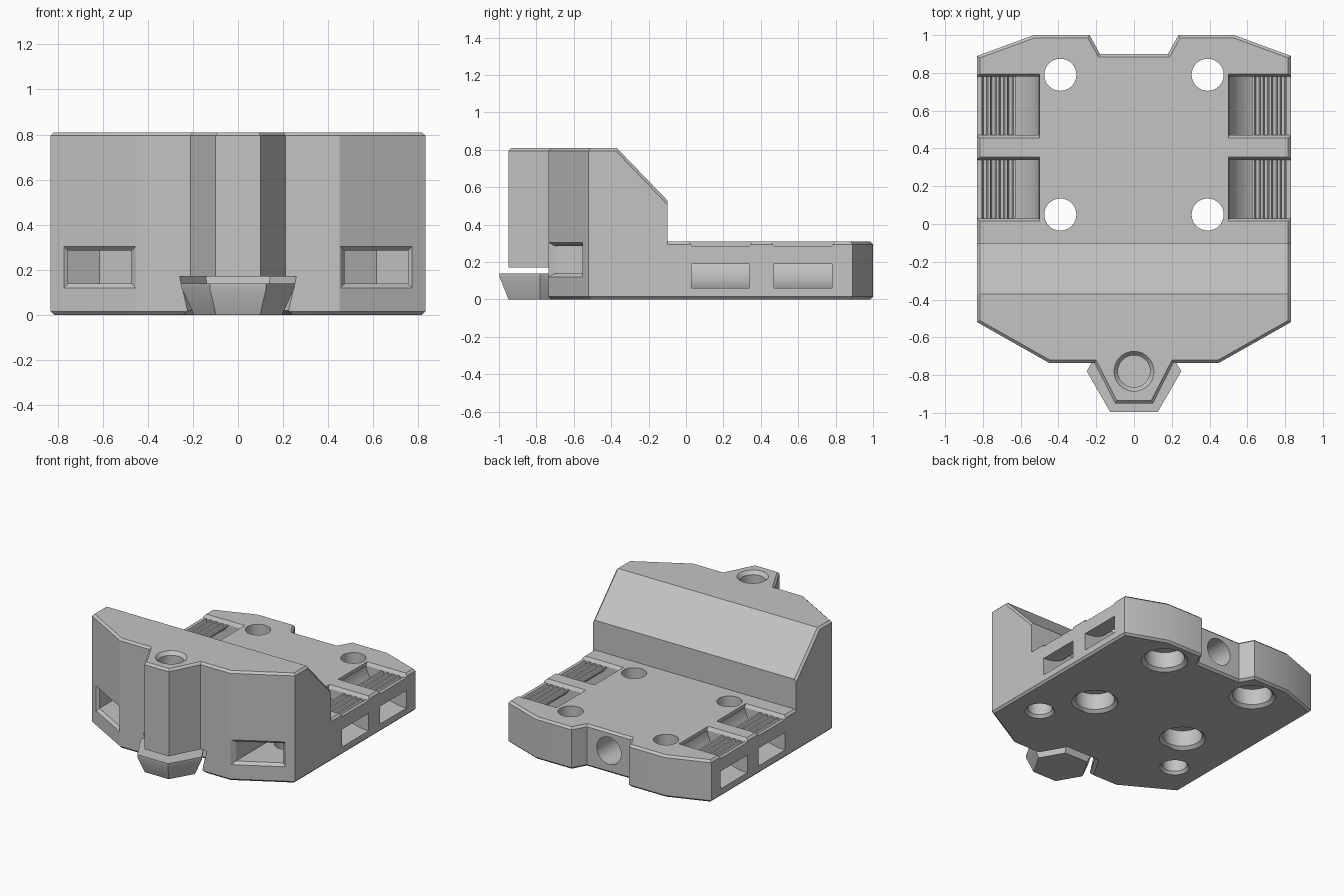
import bpy, bmesh, math

cube = bpy.data.objects.get("Cube")
if cube:
    bpy.data.objects.remove(cube, do_unlink=True)

grey = bpy.data.materials.new("plain grey")
grey.use_nodes = True
COLOUR = (0.55, 0.55, 0.55, 1)
grey.diffuse_color = COLOUR
grey.node_tree.nodes["Principled BSDF"].inputs["Base Color"].default_value = COLOUR


def loft(name, rings):
    """Closed solid through rings of equal point count."""
    bm = bmesh.new()
    loops = [[bm.verts.new(p) for p in r] for r in rings]
    n = len(loops[0])
    for a, b in zip(loops, loops[1:]):
        for i in range(n):
            j = (i + 1) % n
            bm.faces.new((a[i], a[j], b[j], b[i]))
    bm.faces.new(loops[0])
    bm.faces.new(loops[-1])
    bmesh.ops.recalc_face_normals(bm, faces=bm.faces)
    me = bpy.data.meshes.new(name)
    bm.to_mesh(me)
    bm.free()
    me.materials.append(grey)
    ob = bpy.data.objects.new(name, me)
    bpy.context.collection.objects.link(ob)
    return ob


def flat(points, z):
    return [(x, y, z) for x, y in points]


def circle(cx, cy, r, n=32):
    return [(cx + r * math.cos(math.tau * i / n), cy + r * math.sin(math.tau * i / n))
            for i in range(n)]


def turned(cx, cy, steps, n=32):
    """Vertical round or n-sided cutter from (radius, z) steps."""
    return loft("cutter", [flat(circle(cx, cy, r, n), z) for r, z in steps])


def along_y(profile, y0, y1):
    return loft("cutter", [[(x, y, z) for x, z in profile] for y in (y0, y1)])


def cut(ob, cutters):
    for c in cutters:
        c.hide_render = True
        m = ob.modifiers.new("cut", 'BOOLEAN')
        m.operation, m.solver, m.object = 'DIFFERENCE', 'EXACT', c
    bpy.context.view_layer.update()
    dg = bpy.context.evaluated_depsgraph_get()
    me = bpy.data.meshes.new_from_object(ob.evaluated_get(dg))
    ob.modifiers.clear()
    ob.data = me
    for c in cutters:
        bpy.data.objects.remove(c, do_unlink=True)


def chamfer_rims(ob, width):
    """Chamfer edges between side walls and top or bottom, except at the joint."""
    bm = bmesh.new()
    bm.from_mesh(ob.data)
    bm.normal_update()
    edges = []
    for e in bm.edges:
        nz = sorted(abs(f.normal.z) for f in e.link_faces)
        joint = all(abs(v.co.y - JOINT) < 1e-4 for v in e.verts)
        if nz[0] < 0.1 and nz[1] > 0.5 and not joint:
            edges.append(e)
    bmesh.ops.bevel(bm, geom=edges, offset=width, segments=1, affect='EDGES', profile=0.5)
    bm.to_mesh(ob.data)
    bm.free()


def mirrored(half):
    return half + [(-x, y) for x, y in reversed(half)]


JOINT = -0.10

# Low plate with angled rear corners and a rear notch
plate_half = [(0.83, JOINT), (0.83, 0.89), (0.53, 1.0), (0.235, 1.0), (0.18, 0.9)]
plate = loft("base_plate", [flat(mirrored(plate_half), z) for z in (0, 0.31)])
chamfer_rims(plate, 0.015)

# Tall front block with projecting column and sloped back
block_half = [(0.10, -0.95), (0.21, -0.735), (0.45, -0.735), (0.83, -0.52), (0.83, JOINT)]
block = loft("front_block", [flat(mirrored(block_half), z) for z in (0, 0.81)])
bm = bmesh.new()
bm.from_mesh(block.data)
res = bmesh.ops.bisect_plane(bm, geom=bm.verts[:] + bm.edges[:] + bm.faces[:],
                             plane_co=(0, JOINT, 0.53), plane_no=(0, 0.28, 0.27),
                             clear_outer=True)
bmesh.ops.holes_fill(bm, edges=[e for e in bm.edges if e.is_boundary])
bmesh.ops.recalc_face_normals(bm, faces=bm.faces)
bm.to_mesh(block.data)
bm.free()
chamfer_rims(block, 0.015)

# Plate cuts: rear bore, screw holes, strap channels and ribbed strap seats
bore = [(x, z) for x, z in circle(0, 0.165, 0.1)]
plate_cuts = [along_y(bore, 0.5, 1.1)]
arc = [i * math.pi / 16 for i in range(9)]
channel = ([(0.87, 0.06)]
           + [(0.83 - 0.33 * math.sin(t), 0.31 - 0.25 * math.cos(t)) for t in arc]
           + [(0.50, 0.35), (0.62, 0.35)]
           + [(0.83 - 0.21 * math.sin(t), 0.31 - 0.12 * math.cos(t)) for t in reversed(arc)]
           + [(0.87, 0.19)])
seat = [(0.56, 0.35), (0.56, 0.285)]
for gx in (0.655, 0.70, 0.745, 0.79):
    seat += [(gx - 0.016, 0.285), (gx - 0.008, 0.26), (gx + 0.008, 0.26), (gx + 0.016, 0.285)]
seat += [(0.87, 0.285), (0.87, 0.35)]
for s in (1, -1):
    for y in (0.05, 0.79):
        plate_cuts.append(turned(s * 0.39, y, [(0.085, 0.1), (0.085, 0.4)]))
        plate_cuts.append(turned(s * 0.39, y, [(0.165, -0.005), (0.135, 0.02), (0.135, 0.14)]))
    for y0 in (0.03, 0.47):
        y1 = y0 + 0.31
        for prof in (channel, seat):
            plate_cuts.append(along_y([(s * x, z) for x, z in prof], y0, y1))
        flare = []
        for z, g in ((0.287, 0), (0.317, 0.02)):
            flare.append([(s * 0.50, y0 - g, z), (s * 0.87, y0 - g, z),
                          (s * 0.87, y1 + g, z), (s * 0.50, y1 + g, z)])
        plate_cuts.append(loft("cutter", flare))
cut(plate, plate_cuts)

# Block cuts: column bore, hexagonal foot recess, nut pockets and their screw holes
FOOT_Y = -0.78
block_cuts = [
    turned(0, FOOT_Y, [(0.085, 0.1), (0.085, 0.785), (0.11, 0.815)]),
    turned(0, FOOT_Y, [(0.285, -0.005), (0.25, 0.02), (0.285, 0.17)], 6),
]
NUT_X, NUT_Y, NUT_W = 0.613, -0.285, 0.14
nut_plan = [(NUT_X - NUT_W, -0.9), (NUT_X + NUT_W, -0.9), (NUT_X + NUT_W, NUT_Y + 0.08),
            (NUT_X, NUT_Y + 0.162), (NUT_X - NUT_W, NUT_Y + 0.08)]
for s in (1, -1):
    block_cuts.append(loft("cutter", [flat([(s * x, y) for x, y in nut_plan], z)
                                      for z in (0.14, 0.285)]))
    rings = []
    for depth, g in ((-0.01, 0.028), (0.022, 0)):
        ring = []
        for x, z in ((NUT_X - NUT_W - g, 0.14 - g), (NUT_X + NUT_W + g, 0.14 - g),
                     (NUT_X + NUT_W + g, 0.285 + g), (NUT_X - NUT_W - g, 0.285 + g)):
            ring.append((s * x, -0.735 + (x - 0.45) * 0.566 + depth, z))
        rings.append(ring)
    block_cuts.append(loft("cutter", rings))
    block_cuts.append(turned(s * 0.6, NUT_Y, [(0.105, -0.005), (0.085, 0.02), (0.085, 0.2)]))
cut(block, block_cuts)

# Tapered hexagonal foot below the column
foot = turned(0, FOOT_Y, [(0.195, 0), (0.25, 0.12), (0.25, 0.14)], 6)
foot.name = "hexagonal_foot"

# Smooth the round bores, keep all corners sharp
for ob in (plate, block, foot):
    bpy.ops.object.select_all(action='DESELECT')
    ob.select_set(True)
    bpy.context.view_layer.objects.active = ob
    bpy.ops.object.shade_smooth_by_angle(angle=math.radians(25))
